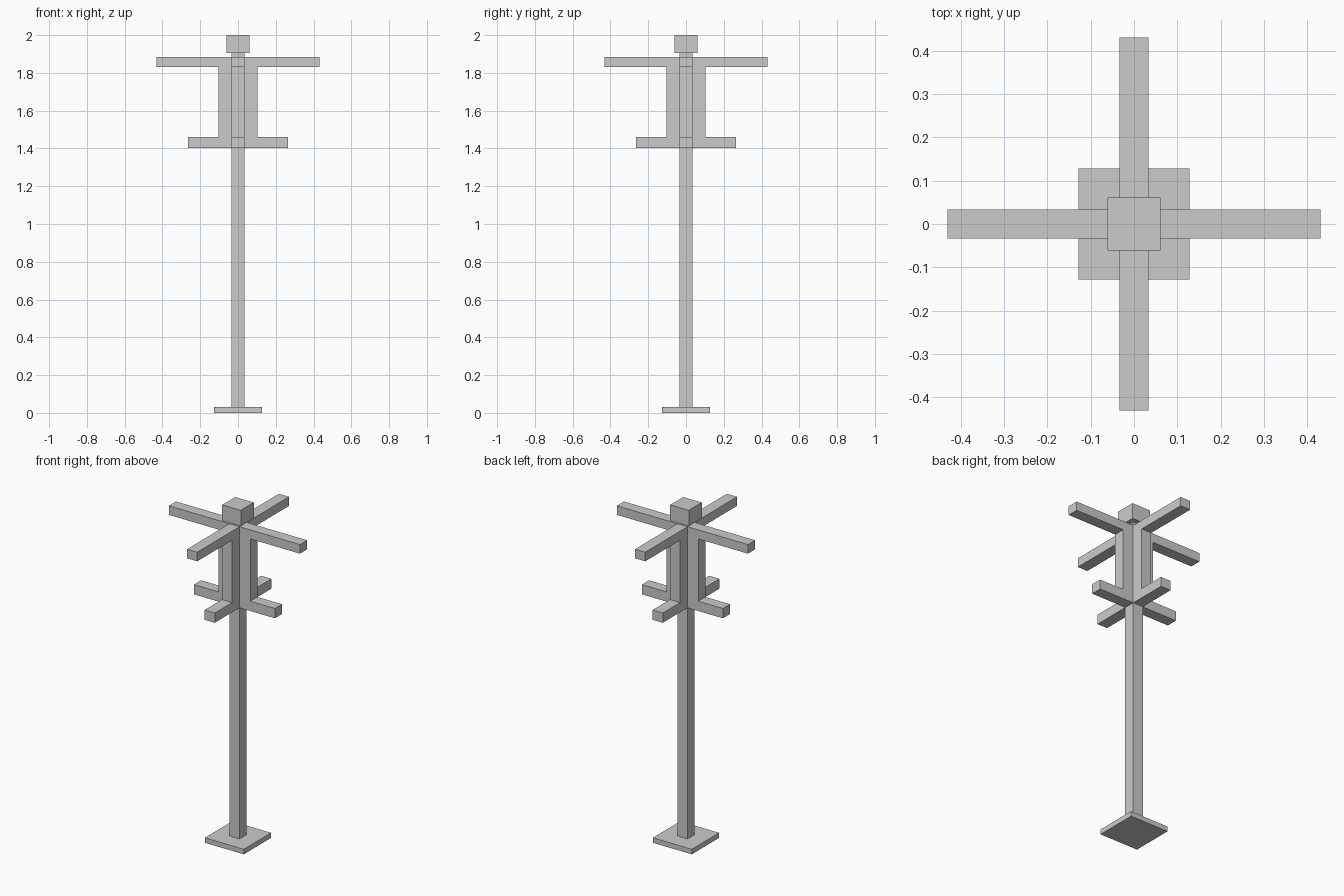
import bpy, bmesh
from mathutils import Vector, Matrix

if "Cube" in bpy.data.objects:
    bpy.data.objects.remove(bpy.data.objects["Cube"])

HALF = 0.0335                                   # half width of post and arms
LEVELS = [0.03, 1.403, 1.461, 1.831, 1.885, 1.906]


def finish(name, bm):
    bmesh.ops.recalc_face_normals(bm, faces=bm.faces)
    mesh = bpy.data.meshes.new(name)
    bm.to_mesh(mesh)
    bm.free()
    obj = bpy.data.objects.new(name, mesh)
    bpy.context.collection.objects.link(obj)
    return obj


def slab(name, half, z0, z1):
    bm = bmesh.new()
    bmesh.ops.create_cube(bm, size=1, matrix=Matrix.Translation((0, 0, (z0 + z1) / 2))
                          @ Matrix.Diagonal((2 * half, 2 * half, z1 - z0, 1)))
    finish(name, bm)


def extrude(bm, faces, offset):
    """Pull a face region outward and return its new end faces."""
    geom = bmesh.ops.extrude_face_region(bm, geom=faces)["geom"]
    verts = [g for g in geom if isinstance(g, bmesh.types.BMVert)]
    bmesh.ops.translate(bm, verts=verts, vec=offset)
    ends = [g for g in geom if isinstance(g, bmesh.types.BMFace)]
    return sorted(ends, key=lambda f: f.calc_center_median().z)


# Base plate and square cap
slab("base_plate", 0.128, 0, LEVELS[0])
slab("cap", 0.061, LEVELS[-1], 2.0)

# Square post built as stacked rings
bm = bmesh.new()
corners = [(-HALF, -HALF), (HALF, -HALF), (HALF, HALF), (-HALF, HALF)]
rings = [[bm.verts.new((x, y, z)) for x, y in corners] for z in LEVELS]
sides = [[bm.faces.new((a[i], a[(i + 1) % 4], b[(i + 1) % 4], b[i]))
          for a, b in zip(rings, rings[1:])] for i in range(4)]

# Each side grows an upright rib, then a short lower arm and a long upper arm
for side, out in zip(sides, ((0, -1, 0), (1, 0, 0), (0, 1, 0), (-1, 0, 0))):
    out = Vector(out)
    low, mid, high = extrude(bm, side[1:4], out * (0.104 - HALF))
    extrude(bm, [low], out * (0.266 - 0.104))
    extrude(bm, [high], out * (0.431 - 0.104))
finish("post_with_arms", bm)
